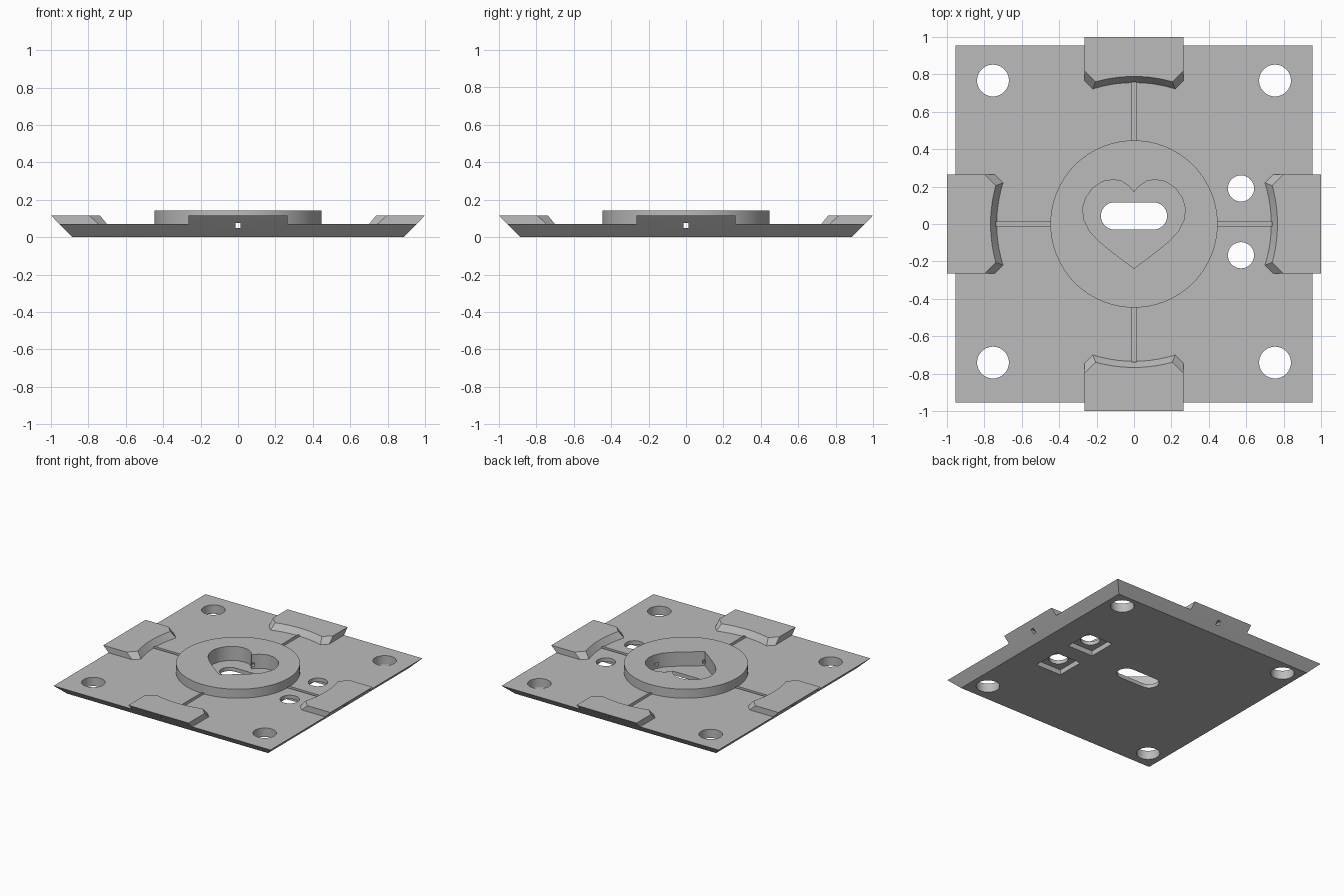
import bpy, bmesh, math
from mathutils import Matrix

if "Cube" in bpy.data.objects:
    bpy.data.objects.remove(bpy.data.objects["Cube"])

grey = bpy.data.materials.new("plain_grey")
grey.diffuse_color = (0.5, 0.5, 0.5, 1)
grey.use_nodes = True
grey.node_tree.nodes["Principled BSDF"].inputs["Base Color"].default_value = grey.diffuse_color


def loft(name, layers):
    """Closed solid through stacked outlines: [(z, [(x, y), ...]), ...]."""
    bm = bmesh.new()
    rings = [[bm.verts.new((x, y, z)) for x, y in pts] for z, pts in layers]
    n = len(rings[0])
    for a, b in zip(rings, rings[1:]):
        for i in range(n):
            j = (i + 1) % n
            bm.faces.new((a[i], a[j], b[j], b[i]))
    bm.faces.new(rings[0][::-1])
    bm.faces.new(rings[-1])
    bmesh.ops.recalc_face_normals(bm, faces=bm.faces)
    me = bpy.data.meshes.new(name)
    bm.to_mesh(me)
    bm.free()
    me.materials.append(grey)
    ob = bpy.data.objects.new(name, me)
    bpy.context.collection.objects.link(ob)
    return ob


def prism(name, pts, z0, z1):
    return loft(name, [(z0, pts), (z1, pts)])


def rect(cx, cy, hx, hy):
    return [(cx - hx, cy - hy), (cx + hx, cy - hy), (cx + hx, cy + hy), (cx - hx, cy + hy)]


def arc(cx, cy, r, a0, a1, n):
    return [(cx + r * math.cos(math.radians(a0 + (a1 - a0) * i / n)),
             cy + r * math.sin(math.radians(a0 + (a1 - a0) * i / n))) for i in range(n + 1)]


def circle(cx, cy, r, n=48):
    return arc(cx, cy, r, 0, 360, n)[:-1]


def combine(tool, operation):
    mod = plate.modifiers.new(tool.name, 'BOOLEAN')
    mod.operation, mod.object, mod.solver = operation, tool, 'EXACT'
    bpy.context.view_layer.objects.active = plate
    bpy.ops.object.modifier_apply(modifier=mod.name)
    bpy.data.objects.remove(tool)


# Base plate with undercut edges
plate = loft("mounting_plate", [(0, rect(0, 0, 0.885, 0.885)), (0.07, rect(0, 0, 0.955, 0.955))])

# Raised central disc
combine(prism("centre_disc", circle(0, 0, 0.447, 96), 0.04, 0.142), 'UNION')


# Edge tabs: sloped outside, curved and sloped inside
def tab_outline(outer, corner, end_x, radius, shift):
    half = math.degrees(math.asin(end_x / radius))
    inner = [(x, y + shift) for x, y in arc(0, 0, radius, 90 + half, 90 - half, 10)]
    return ([(0.265, outer), (-0.265, outer), (-0.265, corner + shift)] + inner
            + [(0.265, corner + shift)])


for i in range(4):
    s = 0.022 if i == 0 else 0
    tab = loft("edge_tab", [(0.05, tab_outline(0.90, 0.745, 0.22, 0.734, s)),
                            (0.07, tab_outline(0.955, 0.745, 0.22, 0.734, s)),
                            (0.117, tab_outline(1.0, 0.797, 0.205, 0.767, s))])
    tab.data.transform(Matrix.Rotation(i * math.pi / 2, 4, 'Z'))
    combine(tab, 'UNION')

# Heart-shaped pocket in the disc
right = [(0, .17), (.03, .205), (.07, .23), (.11, .237), (.165, .228), (.22, .193), (.258, .14),
         (.275, .08), (.266, .02), (.24, -.035), (.19, -.09), (.12, -.147), (.06, -.193), (0, -.237)]
heart = right + [(-x, y) for x, y in right[-2:0:-1]]
combine(prism("heart_pocket", heart, 0.03, 0.3), 'DIFFERENCE')

# Rounded slot through the pocket floor
slot = arc(0.104, 0.043, 0.073, -90, 90, 16) + arc(-0.104, 0.043, 0.073, 90, 270, 16)
combine(prism("slot", slot, -0.1, 0.3), 'DIFFERENCE')

# Corner screw holes
for x in (-0.754, 0.754):
    for y in (-0.741, 0.767):
        combine(prism("corner_hole", circle(x, y, 0.085), -0.1, 0.3), 'DIFFERENCE')

# Pair of small holes with square recesses underneath
for y in (-0.167, 0.19):
    combine(prism("small_hole", circle(0.572, y, 0.07), -0.1, 0.3), 'DIFFERENCE')
    combine(prism("square_recess", rect(0.572, y, 0.112, 0.112), -0.1, 0.04), 'DIFFERENCE')

# Crossing wire channels
for hx, hy in ((1.2, 0.0135), (0.0135, 1.2)):
    combine(prism("wire_channel", rect(0, 0, hx, hy), 0.048, 0.075), 'DIFFERENCE')

# Smooth the round walls, keep the edges crisp
plate.select_set(True)
bpy.context.view_layer.objects.active = plate
bpy.ops.object.shade_smooth_by_angle(angle=math.radians(25))
